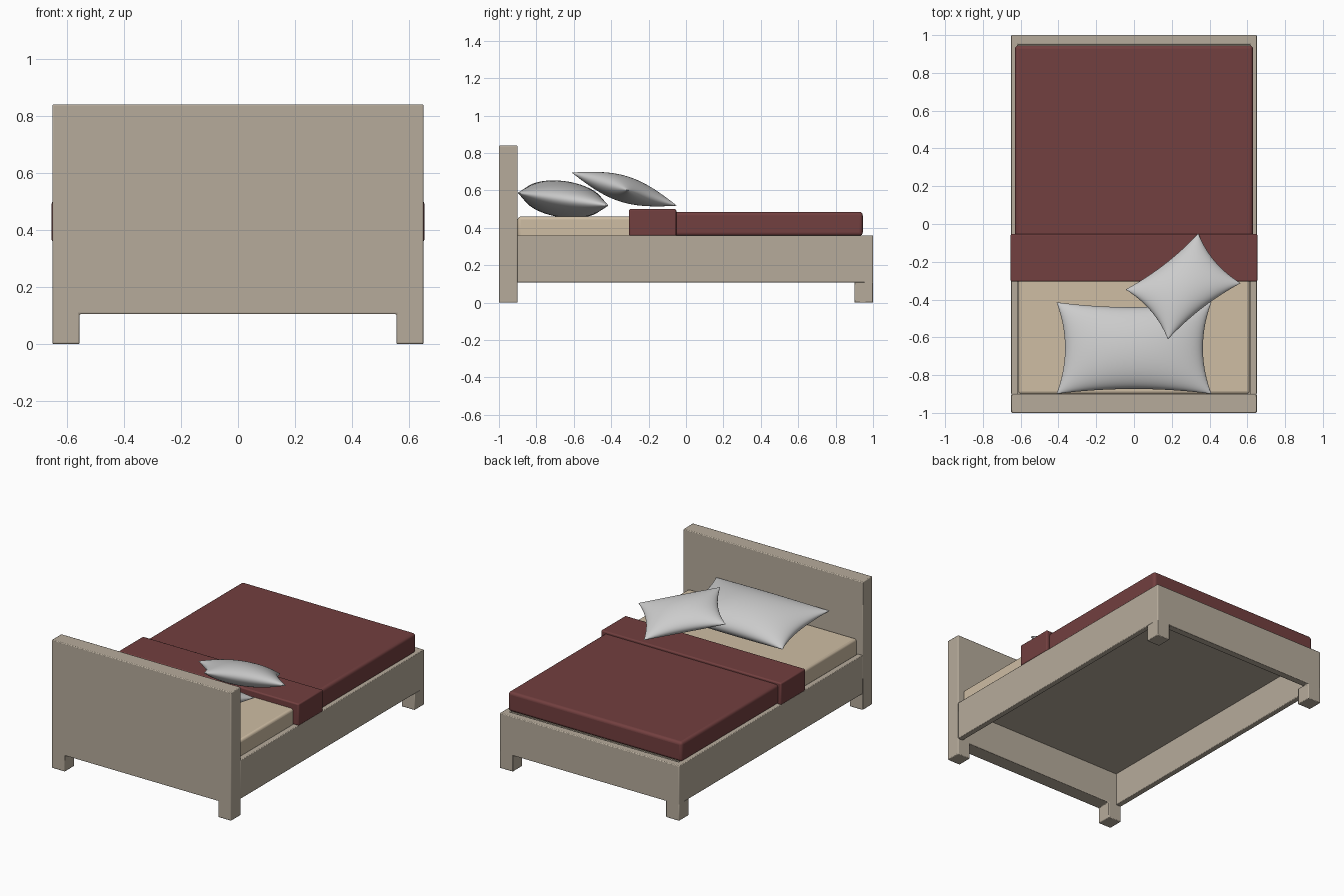
import bpy, bmesh, math
from mathutils import Matrix

if "Cube" in bpy.data.objects:
    bpy.data.objects.remove(bpy.data.objects["Cube"])


def material(name, rgb):
    m = bpy.data.materials.new(name)
    m.diffuse_color = (*rgb, 1)
    m.use_nodes = True
    m.node_tree.nodes["Principled BSDF"].inputs["Base Color"].default_value = m.diffuse_color
    return m


WOOD = material("pale_wood", (0.47, 0.41, 0.33))
CREAM = material("cream_fabric", (0.62, 0.51, 0.37))
RED = material("dark_red_fabric", (0.17, 0.05, 0.05))


def finish(name, bm, mat=None, bevel=0.0, segments=2):
    bmesh.ops.recalc_face_normals(bm, faces=bm.faces)
    me = bpy.data.meshes.new(name)
    bm.to_mesh(me)
    bm.free()
    ob = bpy.data.objects.new(name, me)
    bpy.context.collection.objects.link(ob)
    if mat:
        me.materials.append(mat)
    if bevel:
        b = ob.modifiers.new("rounded_edges", 'BEVEL')
        b.width, b.segments = bevel, segments
    bpy.ops.object.select_all(action='DESELECT')
    ob.select_set(True)
    bpy.context.view_layer.objects.active = ob
    bpy.ops.object.shade_smooth_by_angle(angle=math.radians(40))
    return ob


def box(name, x, y, z, mat, bevel=0.004, segments=2):
    bm = bmesh.new()
    size = [b - a for a, b in (x, y, z)]
    mid = [(a + b) / 2 for a, b in (x, y, z)]
    bmesh.ops.create_cube(bm, size=1, matrix=Matrix.Translation(mid) @ Matrix.Diagonal((*size, 1)))
    return finish(name, bm, mat, bevel, segments)


def board(name, y0, y1, top, mat):
    """Board across the bed with a leg left standing at each end."""
    half = [(0.555, 0.105), (0.555, 0), (0.65, 0), (0.65, top)]
    outline = half + [(-x, z) for x, z in reversed(half)]
    bm = bmesh.new()
    face = bm.faces.new([bm.verts.new((x, y0, z)) for x, z in outline])
    ext = bmesh.ops.extrude_face_region(bm, geom=[face])
    verts = [v for v in ext["geom"] if isinstance(v, bmesh.types.BMVert)]
    bmesh.ops.translate(bm, verts=verts, vec=(0, y1 - y0, 0))
    return finish(name, bm, mat, 0.005)


def pillow(name, a, b, t, pinch, loc, spin, tilt, n=40):
    """Cushion with concave sides: two domed grids joined at the seam."""
    bm = bmesh.new()
    for side in (1, -1):
        grid = []
        for i in range(n + 1):
            u = -math.cos(math.pi * i / n)
            row = []
            for j in range(n + 1):
                v = -math.cos(math.pi * j / n)
                x = a * u * (1 - pinch * (1 - v * v))
                y = b * v * (1 - pinch * (1 - u * u))
                z = side * t * max(0, (1 - u * u) * (1 - v * v)) ** 0.5
                row.append(bm.verts.new((x, y, z)))
            grid.append(row)
        for i in range(n):
            for j in range(n):
                bm.faces.new((grid[i][j], grid[i + 1][j], grid[i + 1][j + 1], grid[i][j + 1]))
    bmesh.ops.remove_doubles(bm, verts=bm.verts, dist=1e-5)
    bm.transform(Matrix.Translation(loc) @ Matrix.Rotation(math.radians(tilt), 4, 'X')
                 @ Matrix.Rotation(math.radians(spin), 4, 'Z'))
    ob = finish(name, bm)
    ob.data.shade_smooth()
    return ob


# Frame
board("headboard", -1.0, -0.9, 0.84, WOOD)
board("footboard", 0.95, 1.0, 0.36, WOOD)
for side, s in (("left", -1), ("right", 1)):
    box(side + "_rail", sorted((s * 0.613, s * 0.65)), (-0.902, 0.998), (0.107, 0.36), WOOD)
    box(side + "_foot_leg", sorted((s * 0.555, s * 0.65)), (0.9, 1.0), (0, 0.11), WOOD)
box("base_panel", (-0.62, 0.62), (-0.91, 0.96), (0.325, 0.35), WOOD, 0)

# Bedding
box("mattress", (-0.612, 0.612), (-0.9, 0.93), (0.34, 0.46), CREAM, 0.015, 3)
box("blanket", (-0.63, 0.63), (-0.08, 0.945), (0.357, 0.485), RED, 0.018, 4)
box("blanket_fold", (-0.653, 0.653), (-0.305, -0.052), (0.357, 0.5), RED, 0.008, 3)

# Pillows
pillow("large_pillow", 0.41, 0.245, 0.097, 0.11, (0, -0.657, 0.553), 0, -8)
pillow("small_pillow", 0.248, 0.178, 0.07, 0.12, (0.26, -0.33, 0.607), 39, -17.5)
